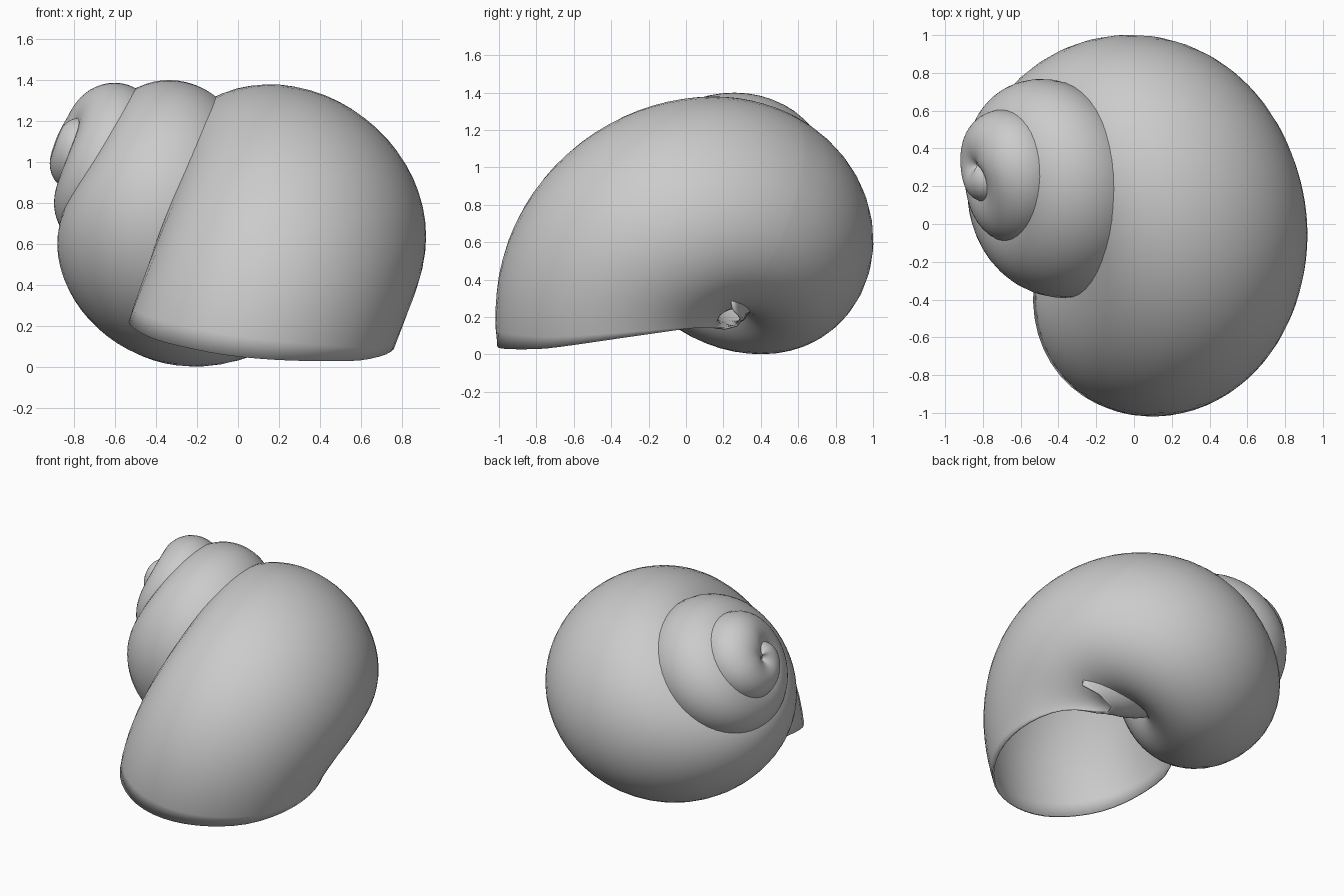
import bpy, bmesh, math
from mathutils import Vector

cube = bpy.data.objects.get("Cube")
if cube:
    bpy.data.objects.remove(cube, do_unlink=True)

# Coiling frame: axis runs from the apex down to the navel
APEX = Vector((-0.85, 0.33, 1.18))
AXIS = Vector((0.79, 0, -0.61))
DRIFT = Vector((0, -0.14, 0))
UP = Vector((0.61, 0, 0.79))
BACK = Vector((0, 1, 0))
SIDES = 56
START, BLEND, STEP, LAST_ROWS = -990, 60, 8, 28

# One cross-section per quarter turn: place along axis, half length, outer radius
SECTIONS = [Vector(s) for s in (
    (0.09, 0.05, 0.08), (0.11, 0.11, 0.19), (0.17, 0.14, 0.245),
    (0.18, 0.185, 0.30), (0.20, 0.215, 0.36), (0.29, 0.215, 0.39),
    (0.37, 0.23, 0.42), (0.42, 0.30, 0.495), (0.50, 0.36, 0.565),
    (0.64, 0.43, 0.63), (0.79, 0.53, 0.685), (1.0, 0.60, 0.81),
    (1.13, 0.67, 0.92), (1.32, 0.67, 1.15), (1.65, 0.74, 1.40))]


def section(angle):
    """Smooth blend between the quarter-turn cross-sections."""
    last = len(SECTIONS) - 1
    q = (angle - START) / 90
    i = min(int(q), last - 1)
    f = q - i
    a, b, c, d = (SECTIONS[min(max(i + n, 0), last)] for n in (-1, 0, 1, 2))
    return b + (c - a) * (f / 2) + (a * 2 - b * 5 + c * 4 - d) * (f * f / 2) \
        + ((b - c) * 3 + d - a) * (f ** 3 / 2)


def whorl_point(angle, side):
    """Point on the growing tube; angle in degrees along the coil."""
    along, half_length, outer = section(angle)
    a = math.radians(angle)
    psi = math.tau * side / SIDES
    radius = outer * (0.4 + 0.6 * math.sin(psi))
    return (APEX + AXIS * (along + half_length * math.cos(psi)) + DRIFT * along
            + (BACK * math.cos(a) + UP * math.sin(a)) * radius)


def lip_height(p):
    """Height of the curved mouth edge."""
    return 0.03 + 0.19 * max(0, 0.35 - p.x) ** 2 + 0.14 * max(0, p.y + 0.75)


def lip_angle(side):
    """Coil angle at which one line of the tube meets the mouth edge."""
    angle = 130
    while angle < 240:
        p = whorl_point(angle, side)
        if p.z <= lip_height(p):
            break
        angle += 0.25
    return angle


# Mouth edge, lightly smoothed around the ring
ends = [lip_angle(j) for j in range(SIDES)]
for _ in range(2):
    ends = [(ends[j - 1] + 2 * ends[j] + ends[(j + 1) % SIDES]) / 4
            for j in range(SIDES)]

# Coiled tube, row by row
bm = bmesh.new()
rows = []
for angle in range(START, BLEND, STEP):
    rows.append([bm.verts.new(whorl_point(angle, j)) for j in range(SIDES)])
for i in range(LAST_ROWS + 1):
    f = i / LAST_ROWS
    rows.append([bm.verts.new(whorl_point(BLEND + f * (ends[j] - BLEND), j))
                 for j in range(SIDES)])
for low, high in zip(rows, rows[1:]):
    for j in range(SIDES):
        k = (j + 1) % SIDES
        bm.faces.new((low[j], low[k], high[k], high[j]))
bm.faces.new(rows[0][::-1])

mesh = bpy.data.meshes.new("shell")
bm.to_mesh(mesh)
bm.free()
shell = bpy.data.objects.new("shell", mesh)
bpy.context.collection.objects.link(shell)

# Single grey colour
grey = bpy.data.materials.new("shell grey")
grey.use_nodes = True
colour = (0.6, 0.6, 0.6, 1)
grey.diffuse_color = colour
grey.node_tree.nodes["Principled BSDF"].inputs["Base Color"].default_value = colour
mesh.materials.append(grey)

# Thin wall with a visible inner side at the mouth
wall = shell.modifiers.new("wall", "SOLIDIFY")
wall.thickness = 0.012
wall.offset = -1

bpy.ops.object.select_all(action="DESELECT")
shell.select_set(True)
bpy.context.view_layer.objects.active = shell
bpy.ops.object.shade_smooth_by_angle(angle=math.radians(50))
